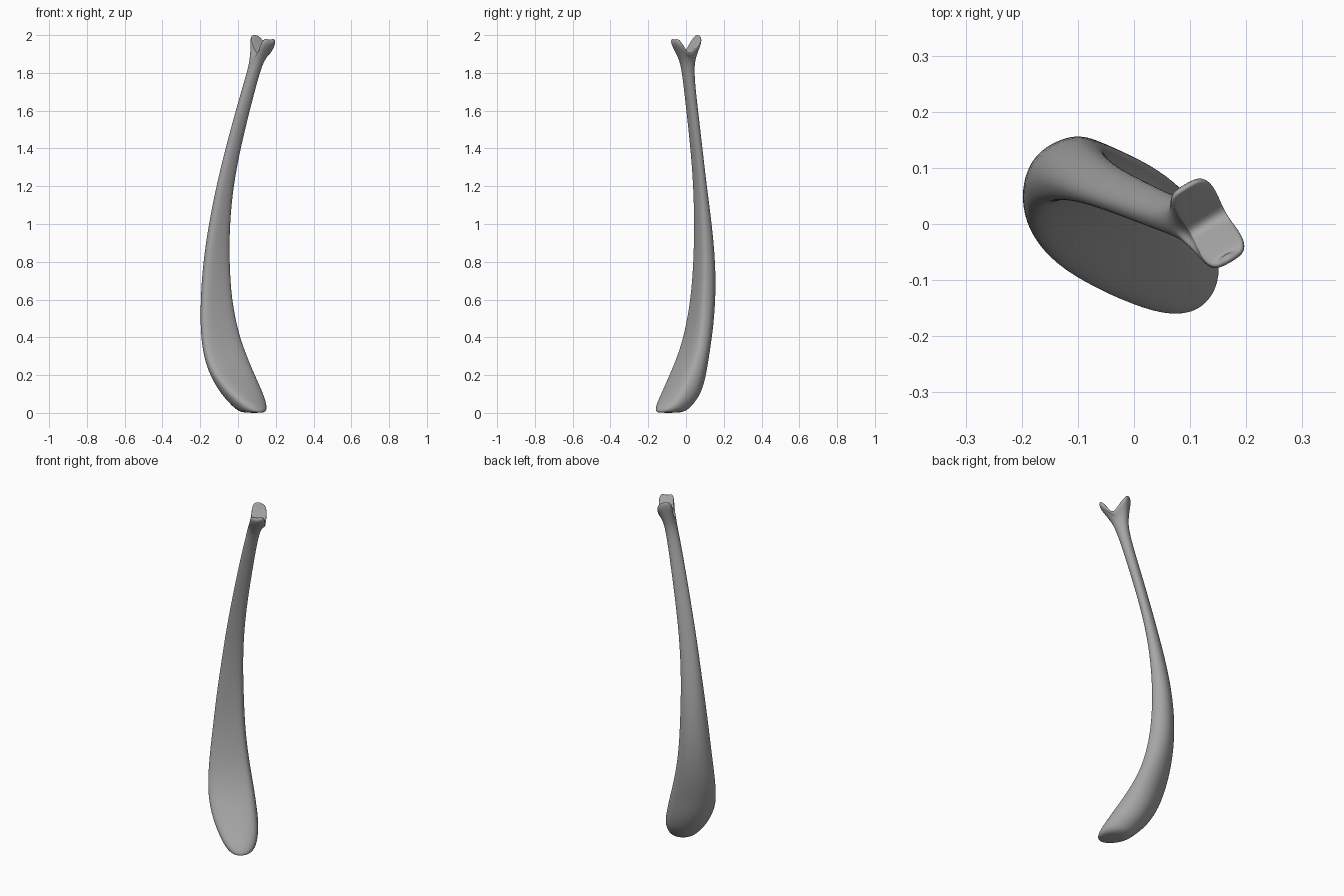
import bpy, bmesh, math

if "Cube" in bpy.data.objects:
    bpy.data.objects.remove(bpy.data.objects["Cube"])

N = 32

# horizontal slices: z, x min, x max, y min, y max, hollowness, heading of width axis
SLICES = [
    (0.000, 0.035, 0.135, -0.152, -0.035, 0.0, 40),
    (0.010, 0.000, 0.150, -0.160, 0.000, 0.0, 40),
    (0.035, -0.030, 0.155, -0.162, 0.030, 0.05, 38),
    (0.10, -0.092, 0.136, -0.132, 0.080, 0.1, 30),
    (0.20, -0.151, 0.089, -0.088, 0.107, 0.14, 25),
    (0.30, -0.182, 0.047, -0.045, 0.122, 0.15, 22),
    (0.42, -0.199, 0.003, -0.008, 0.141, 0.15, 22),
    (0.60, -0.199, -0.034, 0.025, 0.158, 0.15, 22),
    (0.80, -0.185, -0.046, 0.040, 0.156, 0.12, 24),
    (1.00, -0.155, -0.044, 0.044, 0.137, 0.08, 26),
    (1.20, -0.115, -0.025, 0.039, 0.110, 0.04, 28),
    (1.40, -0.067, 0.013, 0.024, 0.087, 0.0, 28),
    (1.60, -0.012, 0.062, 0.002, 0.064, 0.0, 28),
    (1.75, 0.031, 0.101, -0.015, 0.047, 0.0, 28),
    (1.84, 0.057, 0.128, -0.028, 0.044, 0.0, 28),
]


def place(u, v, deg, cx=0.0, cy=0.0):
    # u points to the open side, v runs across the width
    c, s = math.cos(math.radians(deg)), math.sin(math.radians(deg))
    return cx + s * u + c * v, cy - c * u + s * v


def fit(vals, lo, hi):
    a, b = min(vals), max(vals)
    return [lo + (t - a) / (b - a) * (hi - lo) for t in vals]


def power(s, e):
    return math.copysign(abs(s) ** e, s)


def slice_ring(z, x0, x1, y0, y1, k, deg):
    # rounded section with a flattened face, stretched to the given bounds
    sx, sy = (x1 - x0) ** 2, (y1 - y0) ** 2
    w = 0.95 * math.sqrt(max((sx + sy) / 2 + (sx - sy), 0.001))
    t = math.sqrt(max((sx + sy) / 2 - (sx - sy), 0.001))
    e = 0.85 if 0.05 < z < 1.1 else 0.92
    pts = []
    for i in range(N):
        a = 2 * math.pi * i / N
        u = t / 2 * ((1 - k) * power(math.sin(a), e) + k * math.cos(2 * a))
        pts.append(place(u, w / 2 * power(math.cos(a), e), deg))
    xs = fit([p[0] for p in pts], x0, x1)
    ys = fit([p[1] for p in pts], y0, y1)
    return [(x, y, z) for x, y in zip(xs, ys)]


def fork_ring(cx, cy, hu, hv, z, rise, e, waist, notch):
    # rounded rectangle whose two ends rise into prongs with uneven tips
    pts = []
    for i in range(N):
        a = 2 * math.pi * i / N
        s, c = power(math.sin(a), e), power(math.cos(a), e)
        x, y = place(hu * s, hv * c * (1 - waist * (1 - abs(s))), 30, cx, cy)
        lift = rise * abs(s)
        if s > 0:
            lift -= s * (0.010 + notch * (1 - abs(c)))
        else:
            lift += s * notch * max(c, 0)
        pts.append((x, y, z + lift))
    return pts


rings = [slice_ring(*s) for s in SLICES]
rings += [
    fork_ring(0.105, 0.007, 0.048, 0.038, 1.875, 0.012, 0.85, 0.0, 0.0),
    fork_ring(0.119, 0.004, 0.065, 0.042, 1.882, 0.050, 0.70, 0.1, 0.005),
    fork_ring(0.132, 0.001, 0.084, 0.049, 1.888, 0.092, 0.58, 0.25, 0.014),
    fork_ring(0.132, 0.001, 0.078, 0.047, 1.893, 0.113, 0.58, 0.25, 0.018),
    fork_ring(0.130, 0.002, 0.066, 0.043, 1.893, 0.104, 0.58, 0.25, 0.018),
]

bm = bmesh.new()
loops = [[bm.verts.new(p) for p in r] for r in rings]
for lo, hi in zip(loops, loops[1:]):
    for i in range(N):
        j = (i + 1) % N
        bm.faces.new((lo[i], lo[j], hi[j], hi[i]))
bm.faces.new(list(reversed(loops[0])))

# valley between the prongs: join points across the width
top, h, q = loops[-1], N // 2, N // 4
for i in range(-q, q):
    ring = [top[i % N], top[(i + 1) % N], top[(h - i - 1) % N], top[(h - i) % N]]
    bm.faces.new(list(dict.fromkeys(ring)))
bmesh.ops.recalc_face_normals(bm, faces=bm.faces)
for f in bm.faces:
    f.smooth = True

mesh = bpy.data.meshes.new("forked_shoehorn")
bm.to_mesh(mesh)
bm.free()
horn = bpy.data.objects.new("forked_shoehorn", mesh)
bpy.context.collection.objects.link(horn)
sub = horn.modifiers.new("smooth", 'SUBSURF')
sub.levels = sub.render_levels = 2

# mid grey surface
grey = bpy.data.materials.new("mid_grey")
grey.diffuse_color = (0.38, 0.38, 0.38, 1.0)
grey.use_nodes = True
grey.node_tree.nodes["Principled BSDF"].inputs["Base Color"].default_value = grey.diffuse_color
mesh.materials.append(grey)
